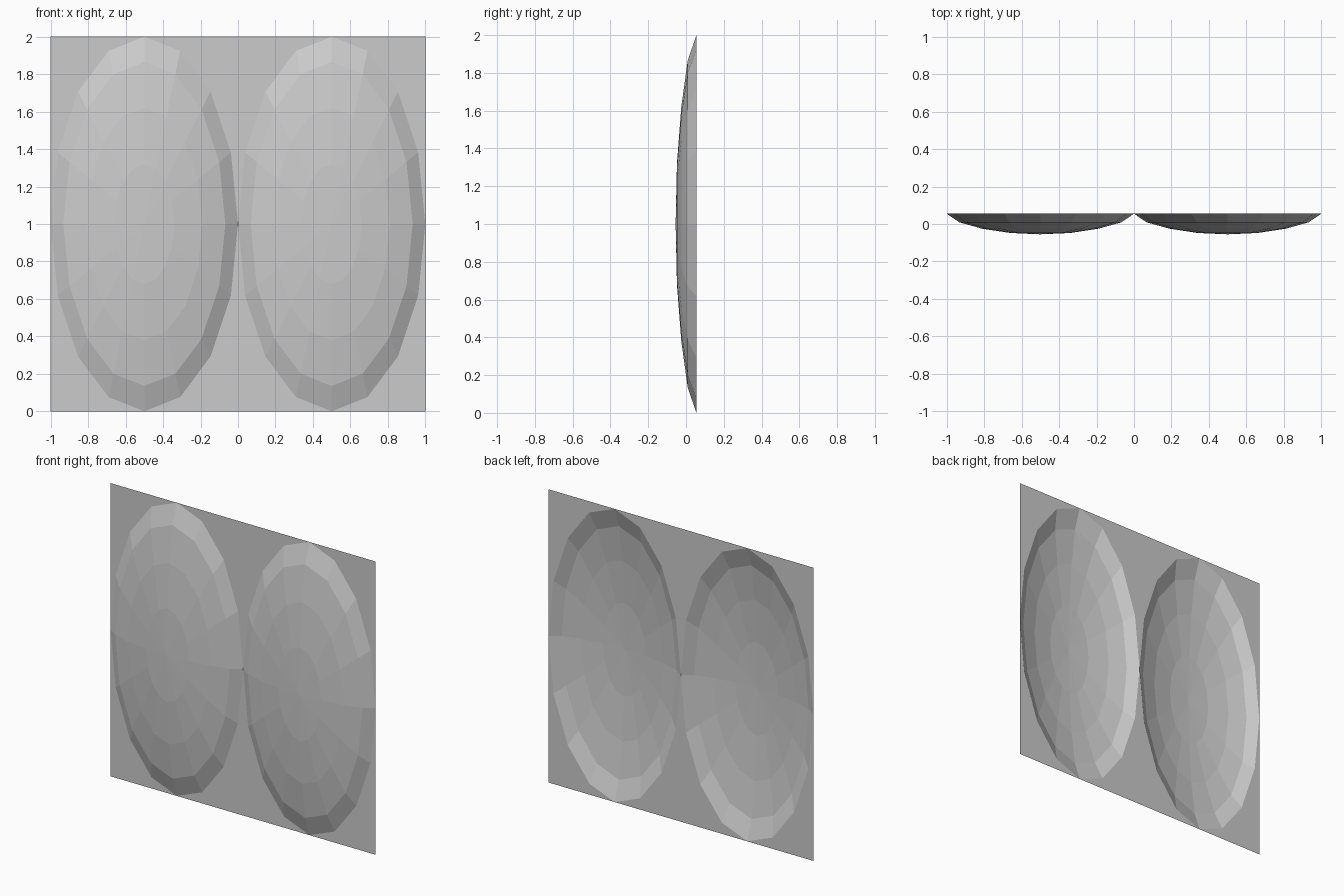
import bpy, bmesh, math

if "Cube" in bpy.data.objects:
    bpy.data.objects.remove(bpy.data.objects["Cube"])

SIDES = 16
RX, RZ = 0.5, 1.0
# dish profile: fraction of radius, depth y
PROFILE = [(1.0, 0.055), (0.865, 0.009), (0.62, -0.025), (0.32, -0.048)]
CENTRE_Y = -0.055


def ring(bm, cx, r, y):
    return [bm.verts.new((cx + RX * r * math.cos(2 * math.pi * i / SIDES), y,
                          1 + RZ * r * math.sin(2 * math.pi * i / SIDES)))
            for i in range(SIDES)]


def finish(bm, name):
    for f in bm.faces:
        f.normal_update()
        if f.normal.y > 0:          # all faces point to the front
            f.normal_flip()
    me = bpy.data.meshes.new(name)
    bm.to_mesh(me)
    bm.free()
    bpy.context.collection.objects.link(bpy.data.objects.new(name, me))


def dish(cx, name):
    bm = bmesh.new()
    rings = [ring(bm, cx, r, y) for r, y in PROFILE]
    tip = bm.verts.new((cx, CENTRE_Y, 1))
    for i in range(SIDES):
        j = (i + 1) % SIDES
        for a, b in zip(rings, rings[1:]):
            bm.faces.new((a[i], a[j], b[j], b[i]))
        bm.faces.new((rings[-1][i], rings[-1][j], tip))
    finish(bm, name)


def surround(cx, name):
    # flat corners that fill the rectangle around each oval opening
    bm = bmesh.new()
    rim = ring(bm, cx, 1.0, PROFILE[0][1])
    q = SIDES // 4
    for k, (sx, sz) in enumerate([(1, 1), (-1, 1), (-1, -1), (1, -1)]):
        corner = bm.verts.new((cx + sx * RX, PROFILE[0][1], 1 + sz * RZ))
        for i in range(k * q, (k + 1) * q):
            bm.faces.new((rim[i], rim[(i + 1) % SIDES], corner))
    finish(bm, name)


for side, cx in (("left", -0.5), ("right", 0.5)):
    dish(cx, side + "_oval_dish")
    surround(cx, side + "_flat_panel")
